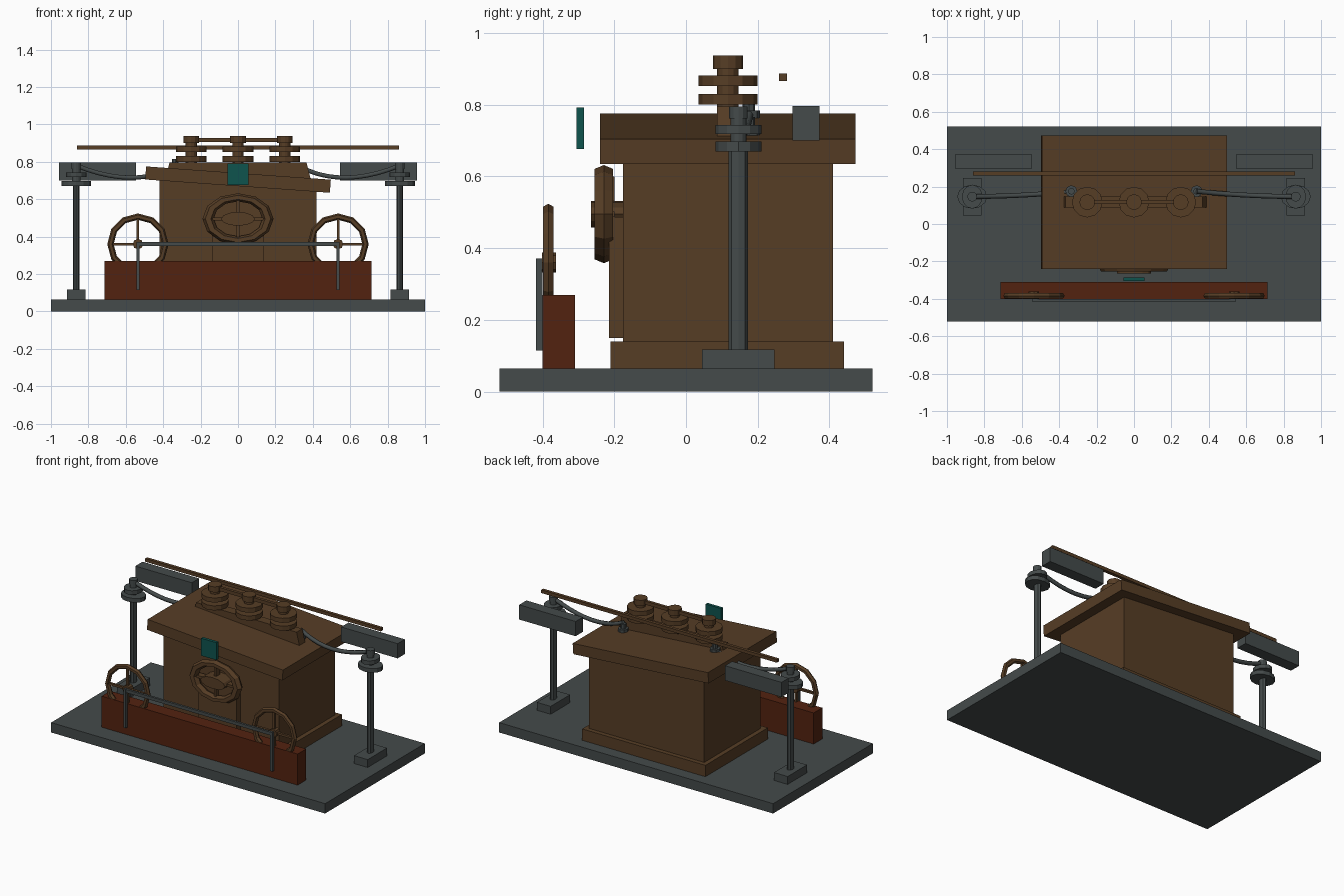
import bpy, math
from mathutils import Vector

if "Cube" in bpy.data.objects:
    bpy.data.objects.remove(bpy.data.objects["Cube"])


def mat(name, rgb):
    m = bpy.data.materials.new(name)
    m.diffuse_color = (*rgb, 1)
    m.use_nodes = True
    m.node_tree.nodes["Principled BSDF"].inputs["Base Color"].default_value = m.diffuse_color
    return m


BROWN = mat("brown", (0.094, 0.047, 0.0185))
SLATE = mat("slate", (0.058, 0.069, 0.069))
RUST = mat("rust red", (0.086, 0.016, 0.005))
TEAL = mat("teal", (0.0045, 0.088, 0.076))


def finish(name, m):
    o = bpy.context.object
    o.name = name
    o.data.materials.append(m)
    return o


def box(name, m, x0, x1, y0, y1, z0, z1, tilt=0):
    bpy.ops.mesh.primitive_cube_add(size=1, rotation=(0, tilt, 0),
                                    location=((x0 + x1) / 2, (y0 + y1) / 2, (z0 + z1) / 2))
    o = finish(name, m)
    o.scale = (x1 - x0, y1 - y0, z1 - z0)
    return o


def disc(name, m, x, y, z0, z1, rx, ry=None, n=12):
    bpy.ops.mesh.primitive_cylinder_add(vertices=n, radius=1, depth=1, location=(x, y, (z0 + z1) / 2))
    o = finish(name, m)
    o.scale = (rx, ry or rx, z1 - z0)
    return o


def hub(name, m, x, y0, y1, z, rx, rz, n=12):
    # disc whose axis runs front to back
    bpy.ops.mesh.primitive_cylinder_add(vertices=n, radius=1, depth=1, rotation=(math.pi / 2, 0, 0),
                                        location=(x, (y0 + y1) / 2, z))
    o = finish(name, m)
    o.scale = (rx, rz, y1 - y0)
    return o


def ring(name, m, x, y, z, major, minor, scale=(1, 1, 1)):
    bpy.ops.mesh.primitive_torus_add(major_segments=12, minor_segments=6, major_radius=major,
                                     minor_radius=minor, rotation=(math.pi / 2, 0, 0), location=(x, y, z))
    o = finish(name, m)
    o.scale = scale
    return o


def tube(name, m, pts, r):
    c = bpy.data.curves.new(name, 'CURVE')
    c.dimensions = '3D'
    c.bevel_depth = r
    c.bevel_resolution = 1
    c.use_fill_caps = True
    s = c.splines.new('POLY')
    s.points.add(len(pts) - 1)
    for p, q in zip(s.points, pts):
        p.co = (*q, 1)
    o = bpy.data.objects.new(name, c)
    bpy.context.collection.objects.link(o)
    c.materials.append(m)
    return o


# base and main housing
box("base_slab", SLATE, -1, 1, -.52, .52, 0, .065)
box("housing_plinth", BROWN, -.45, .45, -.21, .44, .065, .14)
box("housing", BROWN, -.42, .42, -.175, .41, .10, .70)
box("front_panel", BROWN, -.14, .14, -.214, -.17, .15, .487)
box("tilted_roof", BROWN, -.495, .495, -.24, .473, .67, .74, math.radians(4.1))

# insulator row on the roof
beam = box("insulator_beam", BROWN, -.39, .39, .087, .147, .70, .795)
for v in beam.data.vertices:
    if v.co.z > 0:
        v.co.x *= .94
for x in (-.25, 0, .25):
    disc("insulator_stem", BROWN, x, .117, .70, .92, .03)
    disc("insulator_lower_skirt", BROWN, x, .117, .80, .83, .082)
    disc("insulator_upper_skirt", BROWN, x, .117, .852, .882, .082)
    disc("insulator_cap", BROWN, x, .117, .90, .937, .042)
box("bus_bar", BROWN, -.25, .25, .107, .127, .905, .928)
box("overhead_rod", BROWN, -.86, .86, .26, .281, .866, .887)

# front medallion and teal plate
ring("medallion_ring", BROWN, 0, -.229, .495, .16, .03, (1, .72, 1))
hub("medallion_hub", BROWN, 0, -.265, -.17, .495, .09, .037)
box("medallion_bar", BROWN, -.15, .15, -.24, -.20, .487, .503)
box("medallion_post", BROWN, -.008, .008, -.24, -.20, .39, .60)
box("teal_plate", TEAL, -.056, .056, -.305, -.285, .677, .792)

# red trough with crank linkage
box("red_trough", RUST, -.715, .715, -.40, -.31, .065, .27)
box("connecting_rod", SLATE, -.54, .54, -.417, -.402, .35, .371)

for s in (-1, 1):
    # wheel and crank
    x = .535 * s
    ring("wheel_rim", BROWN, x, -.384, .36, .147, .017)
    hub("wheel_hub", BROWN, x, -.402, -.362, .36, .028, .028, 8)
    box("wheel_spoke_across", BROWN, x - .14, x + .14, -.392, -.376, .353, .367)
    box("wheel_spoke_upright", BROWN, x - .007, x + .007, -.392, -.376, .22, .50)
    box("crank_arm", SLATE, x - .008, x + .008, -.418, -.40, .115, .372)
    # side post with its insulator
    x = .865 * s
    box("post_foot", SLATE, x - .05, x + .05, .045, .247, .065, .117)
    disc("post", SLATE, x, .146, .10, .69, .017, .027, 8)
    disc("post_lower_skirt", SLATE, x, .146, .67, .697, .08, .064)
    disc("post_neck", SLATE, x, .146, .69, .77, .022)
    disc("post_upper_skirt", SLATE, x, .146, .718, .744, .055, .064)
    disc("post_cap", SLATE, x, .146, .762, .795, .026)
    # floating side block
    a, b = sorted((.545 * s, .957 * s))
    box("side_block", SLATE, a, b, .297, .372, .70, .797)
    # roof terminal and sagging cable
    rz = .705 - .335 * s * .071
    disc("roof_terminal", SLATE, .335 * s, .175, rz + .02, rz + .055, .032, n=8)
    disc("roof_terminal_pin", SLATE, .335 * s, .175, rz + .05, rz + .085, .018, n=8)
    p0, p2 = Vector((.865 * s, .146, .78)), Vector((.335 * s, .175, .772))
    p1 = Vector((.56 * s, .15, .655))
    tube("cable", SLATE, [p0 * (1 - t) ** 2 + p1 * 2 * t * (1 - t) + p2 * t * t
                          for t in (i / 10 for i in range(11))], .013)
